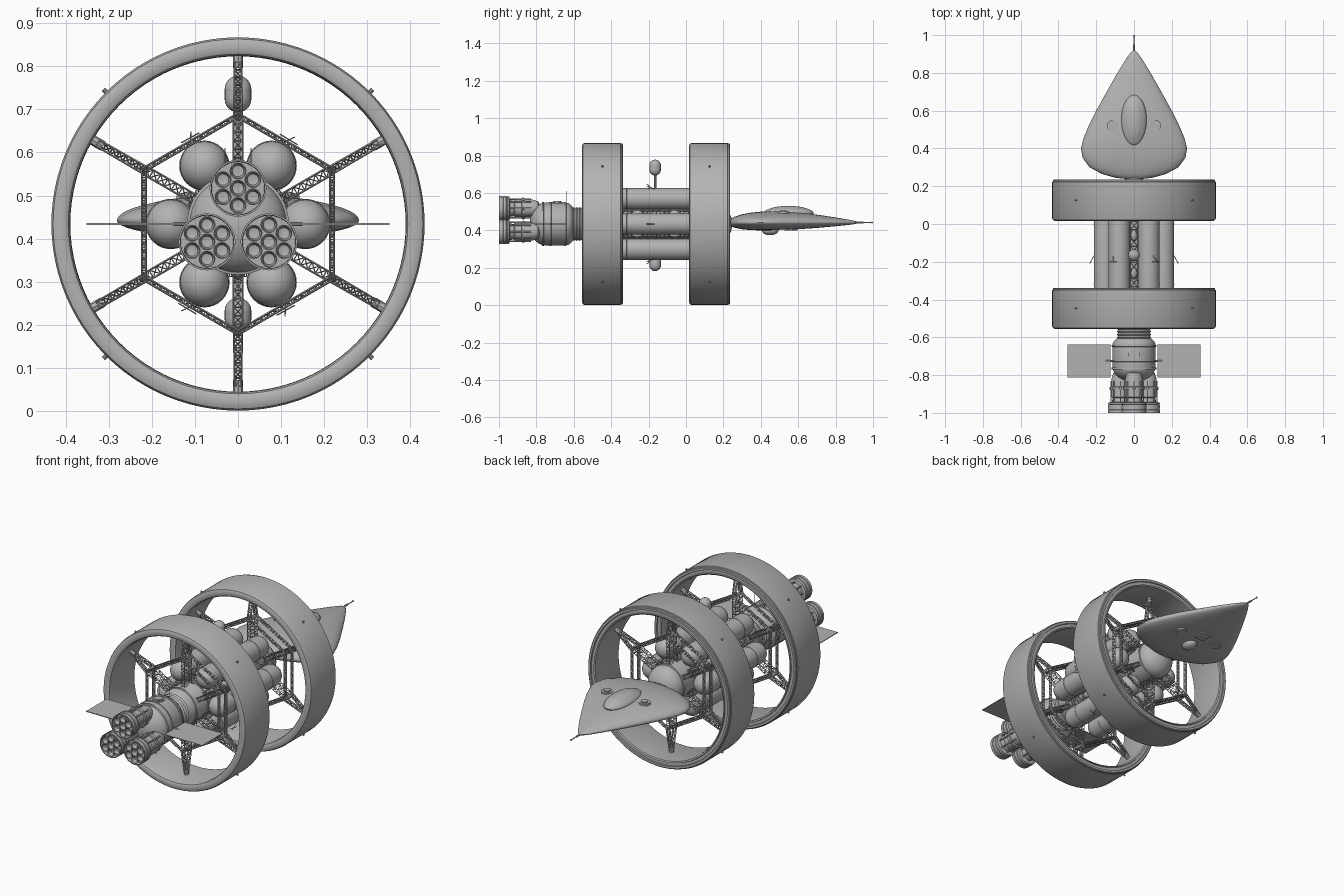
import bpy, bmesh
from math import sin, cos, pi, radians
from mathutils import Vector, Matrix

cube = bpy.data.objects.get("Cube")
if cube:
    bpy.data.objects.remove(cube)

CZ = 0.434                      # height of the long axis
GREY = (0.45, 0.45, 0.45, 1)
mat = bpy.data.materials.new("hull grey")
mat.use_nodes = True
mat.diffuse_color = GREY
mat.node_tree.nodes["Principled BSDF"].inputs["Base Color"].default_value = GREY


def finish(name, bm, smooth=True):
    bmesh.ops.remove_doubles(bm, verts=bm.verts, dist=1e-5)
    bmesh.ops.recalc_face_normals(bm, faces=bm.faces)
    mesh = bpy.data.meshes.new(name)
    bm.to_mesh(mesh)
    bm.free()
    mesh.materials.append(mat)
    ob = bpy.data.objects.new(name, mesh)
    bpy.context.collection.objects.link(ob)
    if smooth:
        bpy.ops.object.select_all(action='DESELECT')
        ob.select_set(True)
        bpy.context.view_layer.objects.active = ob
        bpy.ops.object.shade_smooth_by_angle(angle=radians(35))
    return ob


def lathe(bm, profile, x=0, z=CZ, steps=32, closed=False):
    """Turn (radius, y) points around an axis parallel to y."""
    vs = [bm.verts.new((x + r, y, z)) for r, y in profile]
    edges = [bm.edges.new(p) for p in zip(vs, vs[1:])]
    if closed:
        edges.append(bm.edges.new((vs[-1], vs[0])))
    bmesh.ops.spin(bm, geom=vs + edges, cent=(x, 0, z), axis=(0, 1, 0),
                   angle=2 * pi, steps=steps)


def dome(r, y0, y1, n=8):
    """Quarter ellipse from the axis at y0 to full radius at y1."""
    return [(r * sin(i / n * pi / 2), y1 + (y0 - y1) * cos(i / n * pi / 2)) for i in range(n + 1)]


def bar(bm, a, b, r=0.002, sides=4):
    a, b = Vector(a), Vector(b)
    rot = (b - a).to_track_quat('Z', 'Y').to_matrix().to_4x4()
    bmesh.ops.create_cone(bm, cap_ends=True, segments=sides, radius1=r, radius2=r,
                          depth=(b - a).length, matrix=Matrix.Translation((a + b) / 2) @ rot)


def truss(bm, a, b, side, wa, wb, da, db, bays):
    """Four-rail lattice from a to b, w wide along side and d deep across it."""
    a, b, side = Vector(a), Vector(b), Vector(side)
    deep = (b - a).normalized().cross(side)
    signs = [(-1, -1), (1, -1), (1, 1), (-1, 1)]

    def corner(t, k):
        s, d = signs[k % 4]
        return (a.lerp(b, t) + side * s * (wa + (wb - wa) * t) / 2
                + deep * d * (da + (db - da) * t) / 2)
    for k in range(4):
        bar(bm, corner(0, k), corner(1, k), 0.0024)
        for i in range(bays):
            t0, t1 = i / bays, (i + 1) / bays
            bar(bm, corner(t0, k + i % 2), corner(t1, k + 1 - i % 2), 0.0014)
            bar(bm, corner(t1, k), corner(t1, k + 1), 0.0014)


def polar(r, deg, y):
    return Vector((r * cos(radians(deg)), y, CZ + r * sin(radians(deg))))


def ball(bm, centre, size, seg=24):
    bmesh.ops.create_uvsphere(bm, u_segments=seg, v_segments=seg // 2, radius=1,
                              matrix=Matrix.Translation(centre) @ Matrix.Diagonal((*size, 1)))


# Two big habitat rings: soft front edge, stepped lip at the back
for name, y0, y1 in (("front_ring", -0.555, -0.338), ("back_ring", 0.017, 0.235)):
    bm = bmesh.new()
    lathe(bm, [(0.39, y0 + 0.012), (0.394, y0 + 0.004), (0.402, y0), (0.42, y0),
               (0.429, y0 + 0.004), (0.433, y0 + 0.013), (0.433, y1 - 0.012),
               (0.430, y1 - 0.010), (0.430, y1 - 0.003), (0.426, y1), (0.415, y1),
               (0.413, y1 - 0.006), (0.398, y1 - 0.006), (0.396, y1), (0.389, y1 - 0.004)],
          steps=96, closed=True)
    for a in (45, 135, 225, 315):
        bar(bm, polar(0.43, a, (y0 + y1) / 2), polar(0.442, a, (y0 + y1) / 2), 0.005, 10)
    finish(name, bm)

    # Lattice spokes, hexagon frame and feet inside each ring
    bm = bmesh.new()
    y = (y0 + y1) / 2
    for a in range(30, 390, 60):
        tangent = polar(1, a + 90, 0) - Vector((0, 0, CZ))
        truss(bm, polar(0.095, a, y), polar(0.252, a, y), tangent, .02, .02, .06, .06, 8)
        for s in (-1, 1):
            truss(bm, polar(0.252, a, y + s * 0.03), polar(0.375, a, y + s * 0.006),
                  tangent, .018, .016, .01, .008, 7)
        bar(bm, polar(0.362, a, y), polar(0.392, a, y), 0.012, 8)
        for s in (-1, 1):
            p, q = polar(0.252, a, y + s * 0.03), polar(0.252, a + 60, y + s * 0.03)
            truss(bm, p, q, (0, 1, 0), .01, .01, .009, .009, 14)
        ball(bm, polar(0.252, a, y), (.011, .035, .011), 8)
    finish(name + "_spokes", bm, False)

# Core hull with a dome at each end and shallow bands
bm = bmesh.new()
lathe(bm, [(0, -0.56), (0.075, -0.56), (0.1, -0.52), (0.1, 0.17)]
      + dome(0.1, 0.247, 0.17)[::-1], steps=48)
for y in (-0.5, -0.4, 0.06, 0.16):
    lathe(bm, [(0.099, y - .008), (0.104, y - .006), (0.104, y + .006), (0.099, y + .008)], steps=48)
finish("core_hull", bm)

# Six long tanks around the core
bm = bmesh.new()
for a in range(0, 360, 60):
    c = polar(0.156, a, 0)
    lathe(bm, dome(0.057, -0.435, -0.378) + dome(0.057, 0.115, 0.058)[::-1], c.x, c.z)
    for y in (-0.32, 0):
        lathe(bm, [(0.056, y - .004), (0.0585, y - .003), (0.0585, y + .003), (0.056, y + .004)], c.x, c.z)
finish("tanks", bm)

# Lattice rails running along the core between the tanks
bm = bmesh.new()
for a in range(30, 390, 60):
    side = polar(1, a + 90, 0) - Vector((0, 0, CZ))
    truss(bm, polar(0.112, a, -0.42), polar(0.112, a, 0.1), side, .04, .04, .02, .02, 12)
    for y in (-0.26, -0.06):
        ball(bm, polar(0.112, a, y), (.018, .03, .018), 12)
finish("core_rails", bm, False)

# Upper and lower pods on posts
bm = bmesh.new()
for lo, hi, post in ((0.693, 0.778, 0.53), (0.182, 0.263, 0.34)):
    h = hi - lo
    for z, m in ((lo + 0.031, -1), (hi - 0.031, 1)):
        ball(bm, (0, -0.165, z), (0.031, 0.031, 0.031))
    bar(bm, (0, -0.165, lo + 0.031), (0, -0.165, hi - 0.031), 0.031, 24)
    bar(bm, (0, -0.165, post), (0, -0.165, (lo + hi) / 2), 0.006, 8)
finish("pods", bm)

# Service body with bands, ribbed neck and porthole
bm = bmesh.new()
lathe(bm, dome(0.114, -0.835, -0.755) + [(0.114, -0.64)] + dome(0.114, -0.585, -0.64)[::-1][:6]
      + [(0.085, -0.598)], steps=48)
for y in (-0.765, -0.725, -0.645):
    lathe(bm, [(0.112, y - .006), (0.118, y - .004), (0.118, y + .004), (0.112, y + .006)], steps=48)
ribs = [(0.084 + 0.007 * (i % 2), -0.61 + 0.008 * i) for i in range(9)]
lathe(bm, ribs, steps=48)
bar(bm, (0, -0.69, 0.53), (0, -0.69, 0.552), 0.03, 24)
bar(bm, (0, -0.69, 0.55), (0, -0.69, 0.556), 0.022, 24)
finish("service_body", bm)

# Three engine clusters, each with seven open nozzles
bm = bmesh.new()
for a in (90, 210, 330):
    c = polar(0.083, a, 0)
    lathe(bm, [(0, -0.972), (0.061, -0.972), (0.062, -1), (0.066, -1), (0.066, -0.985),
               (0.063, -0.983), (0.063, -0.978), (0.066, -0.976), (0.066, -0.962),
               (0.063, -0.96), (0.063, -0.955), (0.066, -0.953), (0.064, -0.945),
               (0.045, -0.942), (0.041, -0.92), (0.047, -0.915), (0.047, -0.88),
               (0.054, -0.878), (0.054, -0.862), (0.047, -0.86), (0.047, -0.82),
               (0.038, -0.79), (0, -0.77)], c.x, c.z)
    for k in range(7):
        r = 0.04 if k else 0
        x, z = c.x + r * cos(k * pi / 3 + pi / 6), c.z + r * sin(k * pi / 3 + pi / 6)
        lathe(bm, [(0.014, -0.97), (0.0195, -0.999), (0.0172, -0.999), (0.013, -0.976), (0, -0.973)],
              x, z, 20)
    for k in range(8):
        x, z = c.x + 0.05 * cos(k * pi / 4), c.z + 0.05 * sin(k * pi / 4)
        bar(bm, (x, -0.95, z), (x, -0.83, z), 0.004, 6)
        ball(bm, (x, -0.87, z), (.009, .009, .009), 8)
finish("engines", bm)

# Flat panels on short arms
bm = bmesh.new()
for s in (-1, 1):
    bmesh.ops.create_cube(bm, size=1, matrix=Matrix.Translation((s * 0.238, -0.725, CZ))
                          @ Matrix.Diagonal((0.228, 0.175, 0.004, 1)))
    bar(bm, (s * 0.1, -0.725, CZ), (s * 0.15, -0.725, CZ), 0.005, 8)
finish("side_panels", bm, False)

# Teardrop shuttle lofted from elliptical sections: y, half width, rise, drop
bm = bmesh.new()
stations = [(.237, .03, .012, .012), (.245, .1, .024, .022), (.265, .17, .033, .029),
            (.3, .235, .044, .036), (.35, .272, .053, .041), (.4, .281, .058, .042),
            (.45, .269, .061, .042), (.52, .24, .06, .04), (.6, .2, .054, .036),
            (.7, .145, .042, .029), (.8, .088, .027, .02), (.87, .045, .015, .013),
            (.905, .02, .008, .008), (.92, .005, .003, .003)]
N = 48
loops = []
for y, w, up, down in stations:
    loops.append([bm.verts.new((w * cos(2 * pi * i / N), y,
                                0.442 + (up if i < N / 2 else down) * sin(2 * pi * i / N)))
                  for i in range(N)])
for p, q in zip(loops, loops[1:]):
    for i in range(N):
        bm.faces.new((p[i], p[(i + 1) % N], q[(i + 1) % N], q[i]))
bm.faces.new(loops[0])
bm.faces.new(loops[-1])
finish("shuttle_hull", bm)

# Shuttle canopy, hatches, belly fittings and nose probe
bm = bmesh.new()
ball(bm, (0, 0.548, 0.492), (0.068, 0.135, 0.035), 32)
ball(bm, (0, 0.548, 0.497), (0.058, 0.12, 0.034), 32)
ball(bm, (0, 0.45, 0.4), (0.035, 0.045, 0.026))
for s in (-1, 1):
    bar(bm, (s * 0.113, 0.52, 0.48), (s * 0.113, 0.52, 0.5), 0.03, 24)
    bar(bm, (s * 0.113, 0.52, 0.49), (s * 0.113, 0.52, 0.506), 0.018, 24)
    bar(bm, (s * 0.113, 0.52, 0.42), (s * 0.113, 0.52, 0.402), 0.03, 24)
bmesh.ops.create_cube(bm, size=1, matrix=Matrix.Translation((0, 0.56, 0.408))
                      @ Matrix.Diagonal((0.06, 0.07, 0.02, 1)))
bar(bm, (0, 0.91, 0.442), (0, 0.95, 0.442), 0.005, 10)
bar(bm, (0, 0.94, 0.442), (0, 0.995, 0.442), 0.0025, 8)
ball(bm, (0, 0.995, 0.442), (.005, .005, .005), 10)
finish("shuttle_fittings", bm)

# Thin aerials on the tanks and service body
bm = bmesh.new()
for a in (62, 122, 242, 302):
    p = polar(0.21, a, -0.165)
    bar(bm, p, polar(0.24, a - 5, -0.21), 0.0015)
    bar(bm, polar(0.23, a - 9, -0.2), polar(0.23, a + 3, -0.2), 0.0015)
for s in (-1, 1):
    bar(bm, (s * 0.21, -0.165, CZ), (s * 0.235, -0.21, CZ), 0.002)
    bar(bm, (s * 0.03, -0.64, 0.54), (s * 0.03, -0.64, 0.61), 0.0015)
finish("aerials", bm, False)
